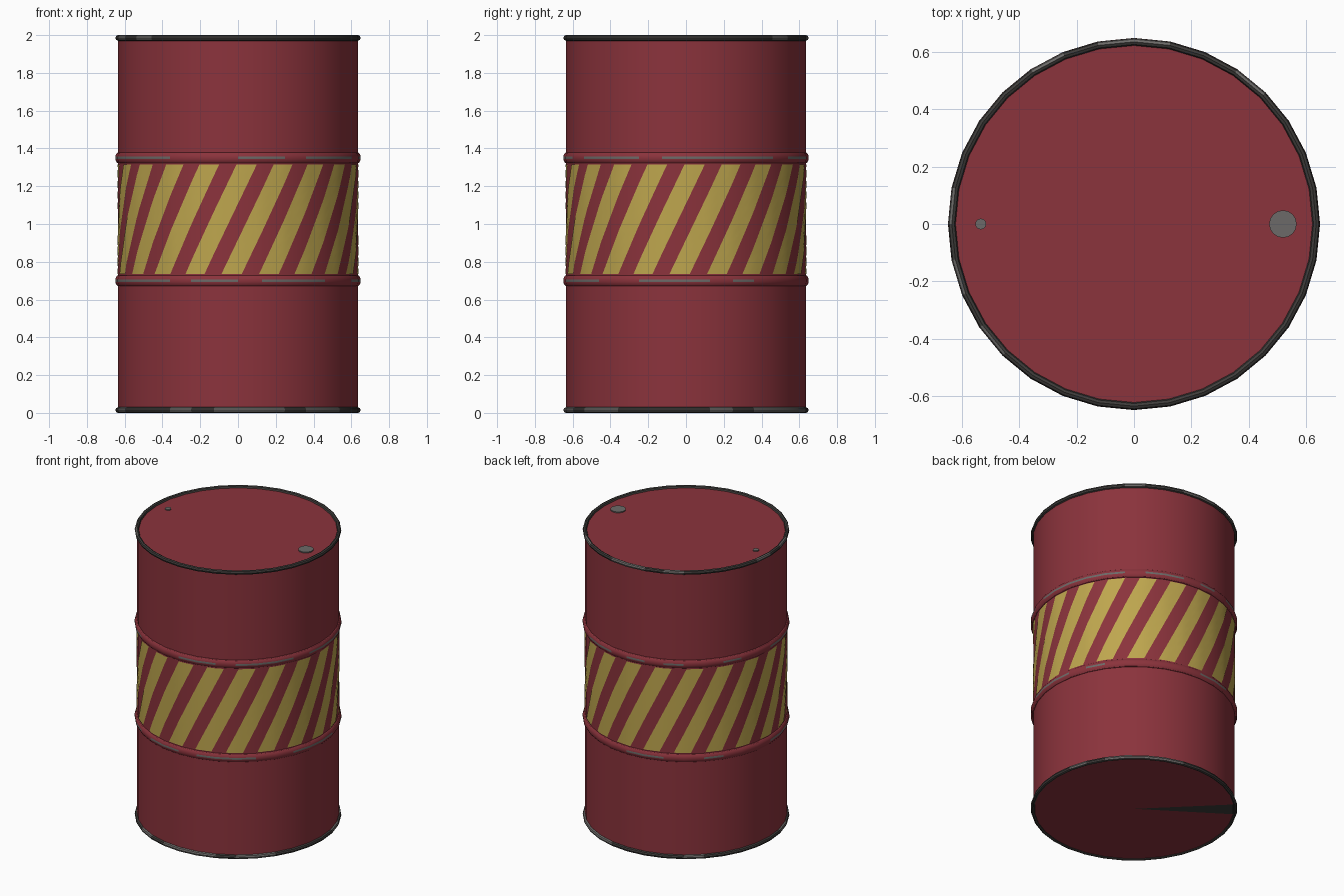
import bpy, bmesh, math, random

if "Cube" in bpy.data.objects:
    bpy.data.objects.remove(bpy.data.objects["Cube"])

random.seed(4)
N = 32            # sides of the drum
R = 0.635         # wall radius


def srgb(r, g, b):
    f = lambda c: c / 12.92 if c <= 0.04045 else ((c + 0.055) / 1.055) ** 2.4
    return (f(r / 255), f(g / 255), f(b / 255), 1)


def mat(name, *rgb):
    m = bpy.data.materials.new(name)
    m.diffuse_color = srgb(*rgb)
    m.use_nodes = True
    m.node_tree.nodes["Principled BSDF"].inputs["Base Color"].default_value = m.diffuse_color
    return m


RED = mat("dark red paint", 139, 51, 60)
YELLOW = mat("yellow paint", 190, 166, 78)
DARK = mat("dark metal", 62, 60, 58)
GREY = mat("worn grey metal", 108, 106, 104)


def finish(name, bm, mats):
    me = bpy.data.meshes.new(name)
    bm.to_mesh(me)
    bm.free()
    for m in mats:
        me.materials.append(m)
    ob = bpy.data.objects.new(name, me)
    bpy.context.collection.objects.link(ob)
    bpy.ops.object.select_all(action='DESELECT')
    ob.select_set(True)
    bpy.context.view_layer.objects.active = ob
    bpy.ops.object.shade_smooth_by_angle(angle=math.radians(30))
    return ob


def lathe(name, profile, mats, rule=lambda i, j: 0, closed=False, n=N, cx=0):
    """Revolve (radius, z) points; angle 0 is the front, growing to the right."""
    bm = bmesh.new()
    rings = []
    for r, z in profile:
        rings.append([bm.verts.new((cx + r * math.sin(2 * math.pi * j / n),
                                    -r * math.cos(2 * math.pi * j / n), z))
                      for j in range(n)])
    for i in range(len(profile) - (0 if closed else 1)):
        a, b = rings[i], rings[(i + 1) % len(rings)]
        for j in range(n):
            k = (j + 1) % n
            bm.faces.new((a[j], a[k], b[k], b[j])).material_index = rule(i, j)
    bmesh.ops.remove_doubles(bm, verts=bm.verts, dist=1e-5)
    return finish(name, bm, mats)


# Drum wall with lid and base; one bare wedge on the base
lathe("drum_body", [(0, 0.008), (0.63, 0.008), (R, 0.012), (R, 1.985),
                    (0.62, 1.985), (0, 1.985)], [RED, DARK],
      lambda i, j: 1 if i == 0 and j == 20 else 0)

# Rolled rims at both ends with worn patches
for name, z in (("bottom_rim", 0.015), ("top_rim", 1.985)):
    ring = [(0.636 + 0.013 * math.cos(a), z + 0.015 * math.sin(a))
            for a in (math.pi / 4 * k for k in range(8))]
    worn = [random.random() < 0.3 for _ in range(N)]
    lathe(name, ring, [DARK, GREY],
          lambda i, j: 1 if worn[j] and i in (7, 0, 1) else 0, closed=True)

# Rolling ribs around the wall, paint rubbed off along the crest
for name, z in (("lower_rib", 0.70), ("upper_rib", 1.35)):
    arc = [(R - 0.002 + 0.017 * math.cos(a), z + 0.029 * math.sin(a))
           for a in (-math.pi / 2 + math.pi * k / 7 for k in range(8))]
    worn = [random.random() < 0.45 for _ in range(N)]
    lathe(name, arc, [RED, GREY], lambda i, j: 1 if worn[j] and i == 3 else 0)


# Slanted warning stripes as thin plates following the faceted wall
def wall_point(t, z):
    step = 2 * math.pi / N
    r = R * math.cos(step / 2) / math.cos(t % step - step / 2) + 0.003
    return (r * math.sin(t), -r * math.cos(t), z)


bm = bmesh.new()
STRIPES, ROWS, COLS = 20, 10, 4
Z0, Z1 = 0.735, 1.315
pitch = 2 * math.pi / STRIPES
lean = 0.44
for s in range(STRIPES):
    right_top = math.radians(9) + s * pitch
    grid = []
    for v in range(ROWS + 1):
        f = v / ROWS
        left = right_top - 0.54 * pitch - lean * (1 - f)
        grid.append([bm.verts.new(wall_point(left + 0.54 * pitch * u / COLS,
                                             Z0 + (Z1 - Z0) * f))
                     for u in range(COLS + 1)])
    for v in range(ROWS):
        for u in range(COLS):
            bm.faces.new((grid[v][u], grid[v][u + 1],
                          grid[v + 1][u + 1], grid[v + 1][u]))
finish("warning_stripes", bm, [YELLOW])

# Filler and vent caps on the lid
for name, x, r in (("filler_cap", 0.52, 0.048), ("vent_cap", -0.535, 0.019)):
    lathe(name, [(r, 1.98), (r, 1.992), (0, 1.992)], [GREY], n=16, cx=x)
